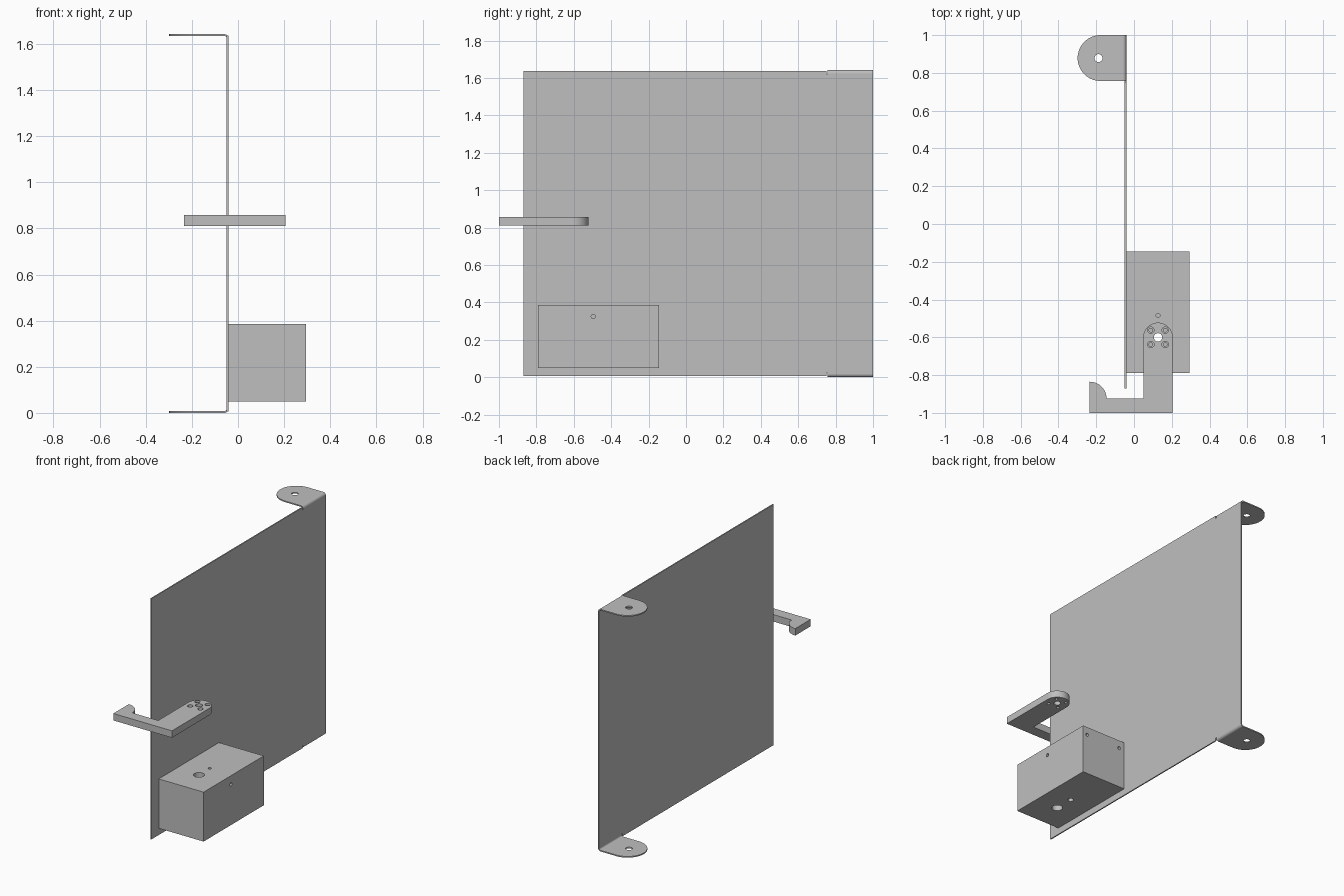
import bpy, bmesh, math
from mathutils import Vector, Matrix

cube = bpy.data.objects.get("Cube")
if cube:
    bpy.data.objects.remove(cube, do_unlink=True)

GREY = (0.52, 0.52, 0.52, 1)
mat = bpy.data.materials.new("plain grey metal")
mat.use_nodes = True
mat.diffuse_color = GREY
mat.node_tree.nodes["Principled BSDF"].inputs["Base Color"].default_value = GREY


def make_object(name, bm):
    bmesh.ops.recalc_face_normals(bm, faces=bm.faces)
    mesh = bpy.data.meshes.new(name)
    bm.to_mesh(mesh)
    bm.free()
    mesh.materials.append(mat)
    obj = bpy.data.objects.new(name, mesh)
    bpy.context.collection.objects.link(obj)
    return obj


def prism(name, points, direction):
    """Extrude a closed outline of 3D points along a direction."""
    bm = bmesh.new()
    face = bm.faces.new([bm.verts.new(p) for p in points])
    ext = bmesh.ops.extrude_face_region(bm, geom=[face])
    moved = [g for g in ext["geom"] if isinstance(g, bmesh.types.BMVert)]
    bmesh.ops.translate(bm, verts=moved, vec=direction)
    return make_object(name, bm)


def arc(cx, cy, r, start, end, steps=24):
    angles = [math.radians(start + (end - start) * i / steps) for i in range(steps + 1)]
    return [(cx + r * math.cos(a), cy + r * math.sin(a)) for a in angles]


def drill(obj, holes):
    """Cut round holes; each is (centre, axis, radius, full length)."""
    bm = bmesh.new()
    for centre, axis, radius, length in holes:
        turn = Vector(axis).to_track_quat("Z", "Y").to_matrix().to_4x4()
        bmesh.ops.create_cone(bm, cap_ends=True, segments=32, radius1=radius,
                              radius2=radius, depth=length,
                              matrix=Matrix.Translation(centre) @ turn)
    cutter = make_object("hole_cutter", bm)
    cutter.hide_render = True
    mod = obj.modifiers.new("holes", "BOOLEAN")
    mod.operation, mod.solver, mod.object = "DIFFERENCE", "EXACT", cutter
    mod.use_self = True
    bpy.context.view_layer.update()
    cut = bpy.data.meshes.new_from_object(
        obj.evaluated_get(bpy.context.evaluated_depsgraph_get()))
    obj.modifiers.clear()
    obj.data = cut
    bpy.data.objects.remove(cutter, do_unlink=True)


def smooth(obj):
    bpy.ops.object.select_all(action="DESELECT")
    obj.select_set(True)
    bpy.context.view_layer.objects.active = obj
    bpy.ops.object.shade_smooth_by_angle(angle=math.radians(30))


# Door panel, with relief notches where the hinge tabs bend away
T, TOP, BEND = 0.008, 1.642, 0.018
X0, X1 = -0.049, -0.041
low, high = 0.005, TOP - 0.005
outline = [(-0.87, low), (0.75, low), (0.75, BEND + 0.006), (0.757, BEND + 0.006),
           (0.757, BEND), (1.0, BEND)]
outline += [(y, TOP - z) for y, z in reversed(outline)]
prism("door_panel", [(X0, y, z) for y, z in outline], (X1 - X0, 0, 0))

# Hinge tabs and their rounded bends, mirrored top and bottom
TAB_Y, TAB_R = 0.8785, 0.1215
for name, flip in (("lower", False), ("upper", True)):
    def height(z):
        return TOP - z if flip else z

    bx = X1 - BEND
    section = arc(bx, BEND, BEND, -90, 0, 8) + arc(bx, BEND, BEND - T, 0, -90, 8)
    bend = prism(name + "_hinge_bend", [(x, 0.757, height(z)) for x, z in section],
                 (0, 0.243, 0))
    shape = arc(-0.177, TAB_Y, TAB_R, 90, 270, 32)
    shape += [(bx, TAB_Y - TAB_R), (bx, TAB_Y + TAB_R)]
    tab = prism(name + "_hinge_tab", [(x, y, height(0)) for x, y in shape],
                (0, 0, -T if flip else T))
    drill(tab, [((-0.188, TAB_Y, height(0)), (0, 0, 1), 0.021, 0.1)])
    smooth(bend)
    smooth(tab)

# Lock housing with shaft bore and screw holes
x0, x1, y0, y1, z0, z1 = X1, 0.295, -0.79, -0.145, 0.05, 0.385
PX, PY = 0.127, -0.6
housing = prism("lock_housing", [(x0, y0, z0), (x1, y0, z0), (x1, y1, z0), (x0, y1, z0)],
                (0, 0, z1 - z0))
drill(housing, [
    ((PX, PY, 0.2), (0, 0, 1), 0.034, 1),
    ((PX, -0.484, z1), (0, 0, 1), 0.011, 0.1),
    ((PX, -0.468, z0), (0, 0, 1), 0.018, 0.1),
    ((x1, -0.496, 0.325), (1, 0, 0), 0.011, 0.1),
    ((0.262, y1, 0.33), (0, 1, 0), 0.011, 0.1),
    ((0.0, y1, 0.33), (0, 1, 0), 0.011, 0.1),
])
smooth(housing)

# Latch hook: rounded arm, cross bar and quarter-round tip
R, ZB, ZT = 0.078, 0.81, 0.857
shape = [(-0.235, -1.0), (PX + R, -1.0)]
shape += arc(PX, PY, R, 0, 180, 32)
shape += [(PX - R, -0.925)]
shape += arc(-0.235, -0.925, 0.09, 0, 90, 16)
hook = prism("latch_hook", [(x, y, ZB) for x, y in shape], (0, 0, ZT - ZB))
corners = [(PX + sx * 0.038, PY + sy * 0.038) for sx in (-1, 1) for sy in (-1, 1)]
drill(hook, [((PX, PY, ZB), (0, 0, 1), 0.022, 0.3)]
      + [((x, y, ZB), (0, 0, 1), 0.010, 0.3) for x, y in corners])
drill(hook, [((x, y, ZT), (0, 0, 1), 0.017, 0.04) for x, y in corners])
smooth(hook)
